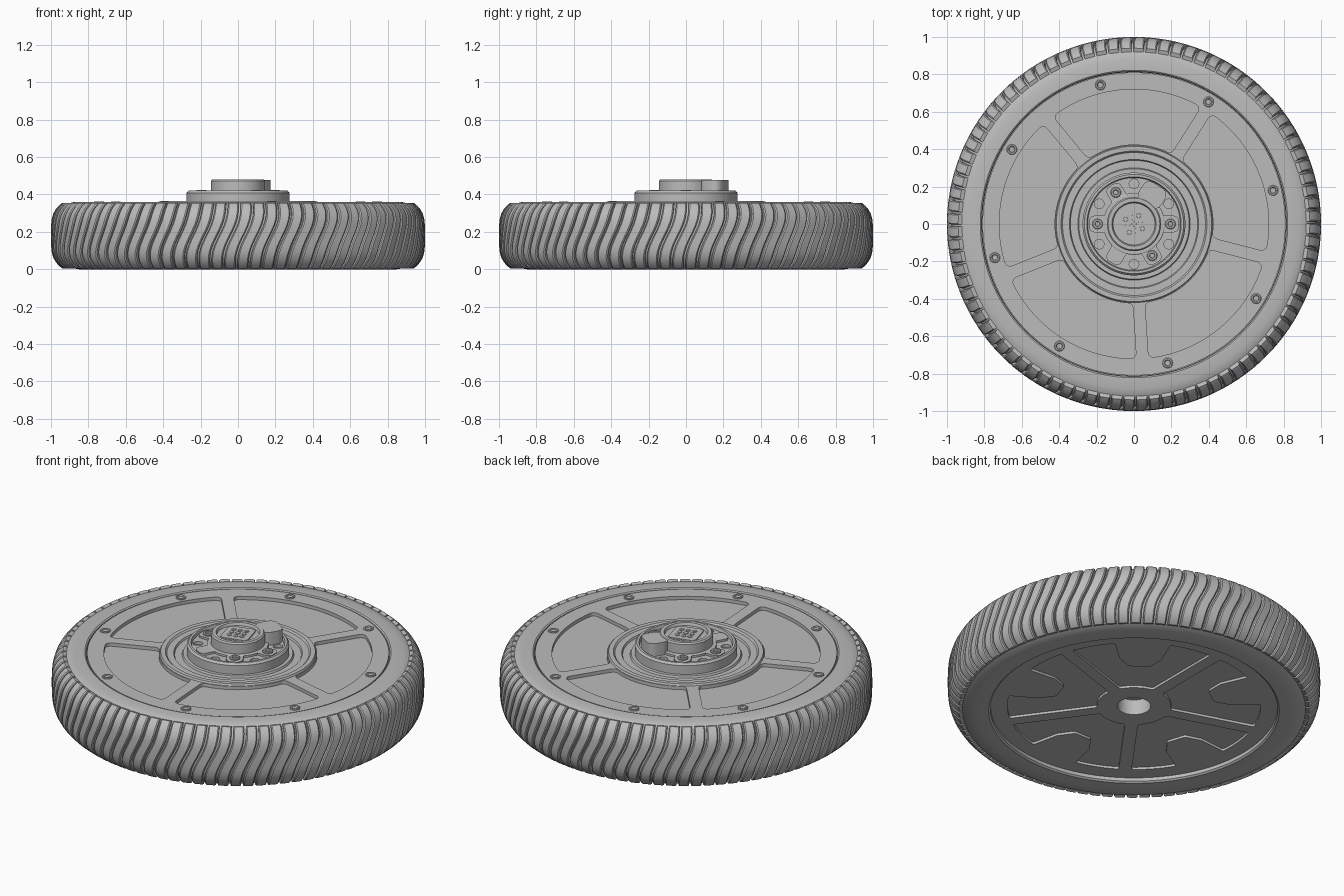
import bpy, bmesh
from math import sin, cos, pi, radians, asin

cube = bpy.data.objects.get("Cube")
if cube:
    bpy.data.objects.remove(cube, do_unlink=True)

grey = bpy.data.materials.new("plain_grey")
grey.use_nodes = True
grey.diffuse_color = (0.5, 0.5, 0.5, 1)
grey.node_tree.nodes["Principled BSDF"].inputs["Base Color"].default_value = (0.5, 0.5, 0.5, 1)


def polar(r, a):
    return (r * cos(a), r * sin(a))


def arc(r, a0, a1, n=24):
    return [polar(r, a0 + (a1 - a0) * i / n) for i in range(n + 1)]


def lathe(bm, profile, steps=128, centre=(0, 0)):
    """Revolve (radius, height) points around a vertical axis."""
    rings = []
    for r, z in profile:
        if r == 0:
            rings.append([bm.verts.new((centre[0], centre[1], z))] * steps)
        else:
            rings.append([bm.verts.new((centre[0] + r * cos(2 * pi * i / steps),
                                        centre[1] + r * sin(2 * pi * i / steps), z))
                          for i in range(steps)])
    for a, b in zip(rings, rings[1:]):
        for i in range(steps):
            j = (i + 1) % steps
            bm.faces.new(list(dict.fromkeys((a[i], a[j], b[j], b[i]))))


def prism(bm, outline, z0, z1, radius=0):
    """Extrude an outline, rounding its sharp corners."""
    tmp = bmesh.new()
    tmp.faces.new([tmp.verts.new((x, y, 0)) for x, y in outline])
    if radius:
        corners = [v for v in tmp.verts if abs(v.calc_edge_angle(0)) > 0.5]
        bmesh.ops.bevel(tmp, geom=corners, offset=radius, offset_type='OFFSET',
                        segments=4, profile=0.5, affect='VERTICES')
    tmp.faces.ensure_lookup_table()
    pts = [v.co.copy() for v in tmp.faces[0].verts]
    tmp.free()
    low = [bm.verts.new((p.x, p.y, z0)) for p in pts]
    top = [bm.verts.new((p.x, p.y, z1)) for p in pts]
    bm.faces.new(low[::-1])
    bm.faces.new(top)
    for i in range(len(pts)):
        j = (i + 1) % len(pts)
        bm.faces.new((low[i], low[j], top[j], top[i]))


def bar(angle, r0, r1, half):
    """Rectangle that points outward at an angle."""
    c, s = cos(angle), sin(angle)
    return [(r * c - w * s, r * s + w * c)
            for r, w in ((r0, -half), (r1, -half), (r1, half), (r0, half))]


def finish(name, bm, cutter=None):
    bmesh.ops.recalc_face_normals(bm, faces=bm.faces)
    mesh = bpy.data.meshes.new(name)
    bm.to_mesh(mesh)
    bm.free()
    mesh.materials.append(grey)
    ob = bpy.data.objects.new(name, mesh)
    bpy.context.collection.objects.link(ob)
    bpy.ops.object.select_all(action='DESELECT')
    bpy.context.view_layer.objects.active = ob
    ob.select_set(True)
    if cutter:
        mod = ob.modifiers.new("pockets", 'BOOLEAN')
        mod.operation, mod.solver, mod.object = 'DIFFERENCE', 'EXACT', cutter
        bpy.ops.object.modifier_apply(modifier=mod.name)
        bpy.data.objects.remove(cutter, do_unlink=True)
    if name != "cutter":
        bpy.ops.object.shade_smooth_by_angle(angle=radians(30))
    return ob


# Tyre carcass
STATIONS = [sin(radians(a)) for a in range(-90, 91, 12)]


def crown(t, depth=0):
    return 1 - 0.06 * abs(t) ** 4 - depth, 0.18 + (0.175 - depth * 0.3) * t


bm = bmesh.new()
lathe(bm, [(0.77, 0.06), (0.77, 0.01), (0.78, 0.002), (0.85, 0)]
      + [crown(t, 0.02) for t in STATIONS]
      + [(0.88, 0.359), (0.822, 0.36), (0.815, 0.355), (0.812, 0.33)], 176)
finish("tyre", bm)

# Curved tread ribs
bm = bmesh.new()
RIBS = 88
PITCH = 2 * pi / RIBS
for k in range(RIBS):
    rows = []
    for t in STATIONS:
        mid = k * PITCH + 0.045 * t + 0.014 * sin(pi * t)
        row = []
        for depth, side in ((0.03, -0.42), (0.005, -0.42), (0, -0.33),
                            (0, 0.33), (0.005, 0.42), (0.03, 0.42)):
            r, z = crown(t, depth)
            row.append(bm.verts.new((*polar(r, mid + side * PITCH), z)))
        rows.append(row)
    for a, b in zip(rows, rows[1:]):
        for i in range(5):
            bm.faces.new((a[i], a[i + 1], b[i + 1], b[i]))
    bm.faces.new(rows[0])
    bm.faces.new(rows[-1])
finish("tread_ribs", bm)

# Wheel disc with five pockets on each face
cut = bmesh.new()
STEP = 2 * pi / 5
for k in range(5):
    a0 = radians(57.6) + k * STEP
    a1 = a0 + STEP
    d_in, d_out = asin(0.033 / 0.425), asin(0.033 / 0.72)
    prism(cut, arc(0.72, a0 + d_out, a1 - d_out) + arc(0.425, a1 - d_in, a0 + d_in),
          0.335, 0.4, 0.03)
    # Lower pockets wrap around an outer tab
    a0 = radians(18) + k * STEP
    a1 = a0 + STEP
    m = (a0 + a1) / 2
    d_in, d_out = asin(0.035 / 0.2), asin(0.035 / 0.68)
    tab = [polar(0.52, m + 0.22), polar(0.43, m + 0.13),
           polar(0.43, m - 0.13), polar(0.52, m - 0.22)]
    prism(cut, arc(0.68, a0 + d_out, m - 0.22, 8) + tab[::-1]
          + arc(0.68, m + 0.22, a1 - d_out, 8) + arc(0.2, a1 - d_in, a0 + d_in, 8),
          -0.02, 0.044, 0.012)
cutter = finish("cutter", cut)
bm = bmesh.new()
lathe(bm, [(0, 0.12), (0.09, 0.12), (0.09, 0.03), (0.775, 0.03), (0.81, 0.06),
           (0.81, 0.355), (0.42, 0.355), (0.415, 0.365), (0.39, 0.365), (0.382, 0.356),
           (0.345, 0.356), (0.34, 0.345), (0.30, 0.345), (0.295, 0.356), (0, 0.356)])
finish("wheel_disc", bm, cutter)

# Rim screws with sockets
bm = bmesh.new()
for k in range(8):
    lathe(bm, [(0.028, 0.34), (0.028, 0.359), (0.025, 0.362), (0.018, 0.362),
               (0.014, 0.357), (0, 0.357)], 16,
          polar(0.765, radians(13.6 + 45 * k)))
finish("rim_screws", bm)

# Hub cup with six holes
cut = bmesh.new()
for k in range(6):
    prism(cut, [(x + polar(0.215, radians(30 + 60 * k))[0],
                 y + polar(0.215, radians(30 + 60 * k))[1])
                for x, y in arc(0.026, 0, 2 * pi * 15 / 16, 15)], 0.385, 0.5)
cutter = finish("cutter", cut)
bm = bmesh.new()
lathe(bm, [(0, 0.34), (0.275, 0.34), (0.275, 0.408), (0.265, 0.42), (0.252, 0.42),
           (0.247, 0.402), (0, 0.402)], 96)
finish("hub_cup", bm, cutter)

# Star flange and its bolts
bm = bmesh.new()
lathe(bm, [(0.165, 0.39), (0.165, 0.414), (0.16, 0.417), (0, 0.417)], 64)
for k in range(6):
    prism(bm, bar(k * pi / 3, 0.08, 0.24, 0.045), 0.39, 0.414, 0.03)
finish("star_flange", bm)
bm = bmesh.new()
for angle in (0, 120, 180, 300):
    lathe(bm, [(0.028, 0.40), (0.028, 0.42), (0.024, 0.424), (0.015, 0.424),
               (0.012, 0.418), (0, 0.418)], 16, polar(0.195, radians(angle)))
finish("hub_bolts", bm)

# Centre knob, side paddle and cap
bm = bmesh.new()
lathe(bm, [(0.145, 0.40), (0.145, 0.472), (0.138, 0.48), (0.118, 0.48),
           (0.112, 0.465), (0, 0.465)], 64)
finish("centre_knob", bm)
bm = bmesh.new()
prism(bm, bar(radians(58), 0.122, 0.243, 0.07), 0.40, 0.478, 0.04)
finish("knob_paddle", bm)
bm = bmesh.new()
prism(bm, bar(radians(15), -0.078, 0.078, 0.078), 0.46, 0.472, 0.025)
for i in (-1, 0, 1):
    for j in (-1, 0, 1):
        r = 0.036
        x, y = r * i, r * j
        c, s = cos(radians(15)), sin(radians(15))
        lathe(bm, [(0.013, 0.47), (0.012, 0.476), (0, 0.476)], 12,
              (x * c - y * s, x * s + y * c))
finish("knob_cap", bm)
